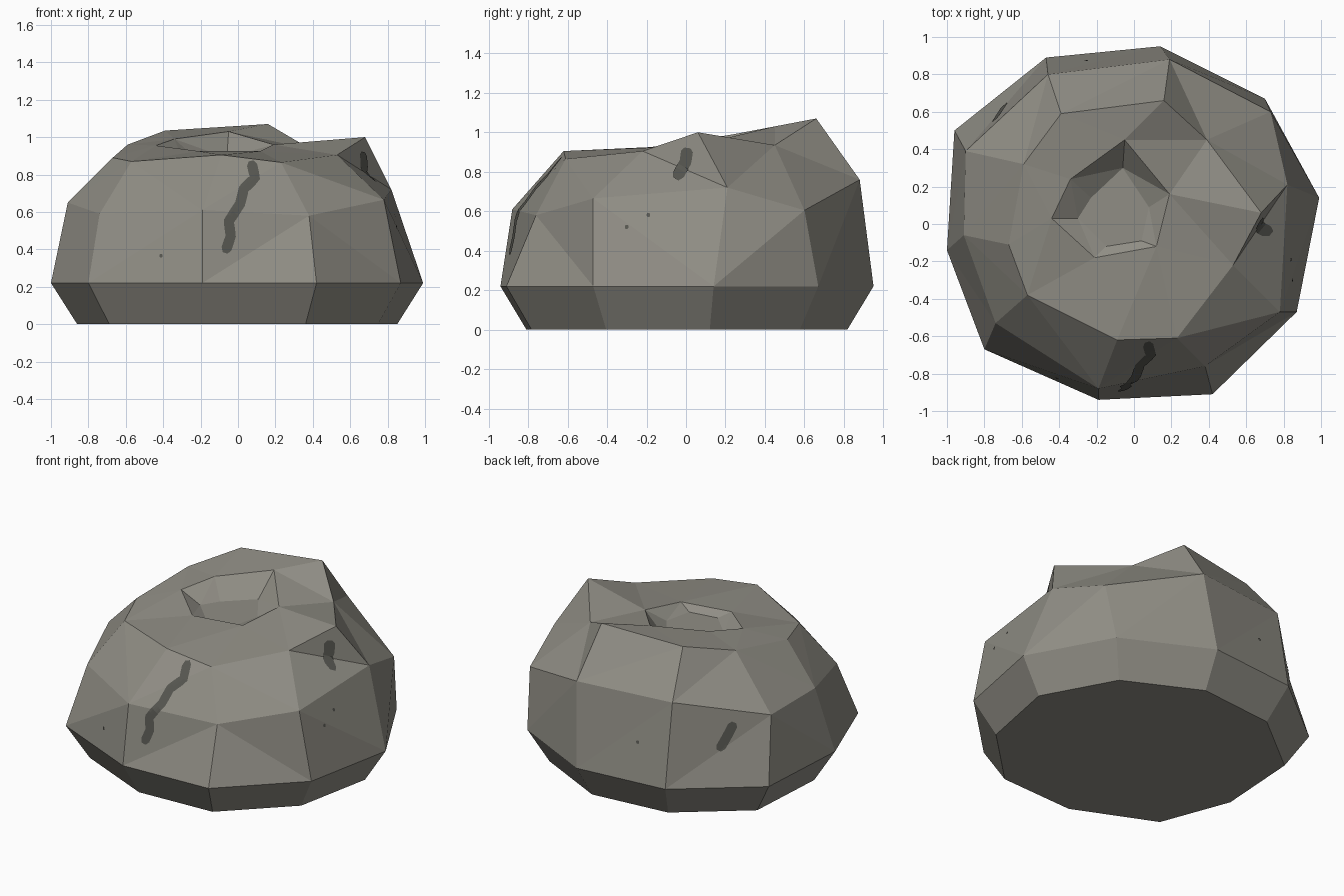
import bpy
import bmesh
from mathutils import Vector
from mathutils.bvhtree import BVHTree

cube = bpy.data.objects.get("Cube")
if cube:
    bpy.data.objects.remove(cube, do_unlink=True)


def make_material(name, colour):
    material = bpy.data.materials.new(name)
    material.use_nodes = True
    material.diffuse_color = colour
    shader = material.node_tree.nodes["Principled BSDF"]
    shader.inputs["Base Color"].default_value = colour
    shader.inputs["Roughness"].default_value = 0.9
    return material


stone = make_material("stone grey", (0.28, 0.27, 0.235, 1))
crack = make_material("dark crack grey", (0.095, 0.095, 0.082, 1))


def add_object(name, bm, material):
    mesh = bpy.data.meshes.new(name)
    bm.to_mesh(mesh)
    mesh.materials.append(material)
    obj = bpy.data.objects.new(name, mesh)
    bpy.context.collection.objects.link(obj)
    return obj


def add_ring(bm, points):
    return [bm.verts.new(point) for point in points]


def stitch(bm, lower, upper):
    """Join two closed rings with triangles, always taking the shorter diagonal."""
    n, m = len(lower), len(upper)
    i = j = 0
    while i < n or j < m:
        a, b = lower[i % n], upper[j % m]
        next_a, next_b = lower[(i + 1) % n], upper[(j + 1) % m]
        step_lower = (next_a.co - b.co).length <= (next_b.co - a.co).length
        if j == m or (i < n and step_lower):
            bm.faces.new((a, next_a, b))
            i += 1
        else:
            bm.faces.new((a, next_b, b))
            j += 1


# Boulder outlines, counter-clockwise from the +x side
widest = [(0.99, 0.14), (0.7, 0.67), (0.14, 0.95), (-0.47, 0.89), (-0.96, 0.5),
          (-1, -0.14), (-0.8, -0.67), (-0.19, -0.94), (0.42, -0.91), (0.87, -0.47)]
shoulder = [(0.82, 0.21, 0.72), (0.73, 0.6, 0.605), (0.19, 0.88, 0.76),
            (-0.46, 0.8, 0.76), (-0.9, 0.39, 0.64), (-0.91, -0.06, 0.65),
            (-0.74, -0.53, 0.59), (-0.19, -0.88, 0.61), (0.38, -0.76, 0.58),
            (0.78, -0.47, 0.665)]
ridge = [(0.68, 0.06, 1), (0.39, 0.45, 0.935), (0.16, 0.66, 1.07),
         (-0.39, 0.59, 1.035), (-0.59, 0.32, 0.96), (-0.67, -0.11, 0.89),
         (-0.57, -0.38, 0.87), (-0.09, -0.62, 0.905), (0.23, -0.61, 0.865),
         (0.53, -0.22, 0.905)]
rim = [(0.19, 0.16, 0.96), (-0.05, 0.45, 1.03), (-0.34, 0.24, 0.99),
       (-0.44, 0.03, 0.955), (-0.21, -0.18, 0.925), (0.12, -0.12, 0.925)]
hollow = [(0.08, 0.09), (-0.06, 0.3), (-0.23, 0.14),
          (-0.3, 0.03), (-0.15, -0.12), (0.04, -0.09)]
taper = 0.86

# Boulder with a tapered foot and a hollow in the top
bm = bmesh.new()
outlines = [
    [(x * taper, y * taper, 0) for x, y in widest],
    [(x, y, 0.22) for x, y in widest],
    shoulder,
    ridge,
    rim,
    [(x, y, 0.89) for x, y in hollow],
]
rings = [add_ring(bm, outline) for outline in outlines]
for lower, upper in zip(rings, rings[1:]):
    stitch(bm, lower, upper)
bm.faces.new(list(reversed(rings[0])))
bm.faces.new(rings[-1])
bmesh.ops.recalc_face_normals(bm, faces=bm.faces)
surface = BVHTree.FromBMesh(bm)
add_object("boulder", bm, stone)
bm.free()


def painted_streak(name, path, width, inward):
    """Lay a thin ragged strip on the rock; path is (sideways, height)."""
    inward = Vector(inward).normalized()
    side = inward.cross(Vector((0, 0, 1)))
    # Refine the path so the strip follows the facets
    fine = []
    steps = 4
    points = [Vector(p) for p in path]
    for start, end in zip(points, points[1:]):
        fine += [start.lerp(end, k / steps) for k in range(steps)]
    fine.append(points[-1])

    strip = bmesh.new()
    rows = []
    for k, point in enumerate(fine):
        before, after = fine[max(k - 1, 0)], fine[min(k + 1, len(fine) - 1)]
        along = (after - before).normalized()
        across = Vector((-along.y, along.x))
        at_end = k in (0, len(fine) - 1)
        half = width / 2 * (0.5 if at_end else 1)
        row = []
        for offset in (-1, -0.5, 0, 0.5, 1):
            spot = point + across * half * offset
            origin = side * spot.x + Vector((0, 0, spot.y)) - inward * 3
            hit, normal, _, _ = surface.ray_cast(origin, inward)
            if hit is not None:
                row.append(strip.verts.new(hit + normal * 0.005))
        if len(row) == 5:
            rows.append(row)
    for low, high in zip(rows, rows[1:]):
        for c in range(4):
            strip.faces.new((low[c], low[c + 1], high[c + 1], high[c]))
    # Face the strip outwards
    strip.normal_update()
    flipped = [f for f in strip.faces if f.normal.dot(inward) > 0]
    bmesh.ops.reverse_faces(strip, faces=flipped)
    add_object(name, strip, crack)
    strip.free()


front, right, back = (0, 1, 0), (-1, 0, 0), (0.516, -0.857, 0)

# Long crack down the front and short ones on the side and back
painted_streak("front_crack",
               [(0.07, 0.87), (0.09, 0.78), (0.03, 0.72), (0.01, 0.64),
                (-0.05, 0.55), (-0.04, 0.47), (-0.07, 0.38)], 0.055, front)
painted_streak("side_crack",
               [(0.01, 0.92), (0, 0.85), (-0.05, 0.76)], 0.06, right)
painted_streak("back_crack",
               [(0.35, 0.61), (0.31, 0.53), (0.26, 0.44)], 0.06, back)

# Small pits
pits = [("front_pit", -0.41, 0.365, front), ("side_pit_low", -0.3, 0.52, right),
        ("side_pit_high", -0.19, 0.58, right), ("back_pit", -0.23, 0.47, back)]
for name, u, z, inward in pits:
    painted_streak(name, [(u, z - 0.01), (u, z + 0.01)], 0.018, inward)
